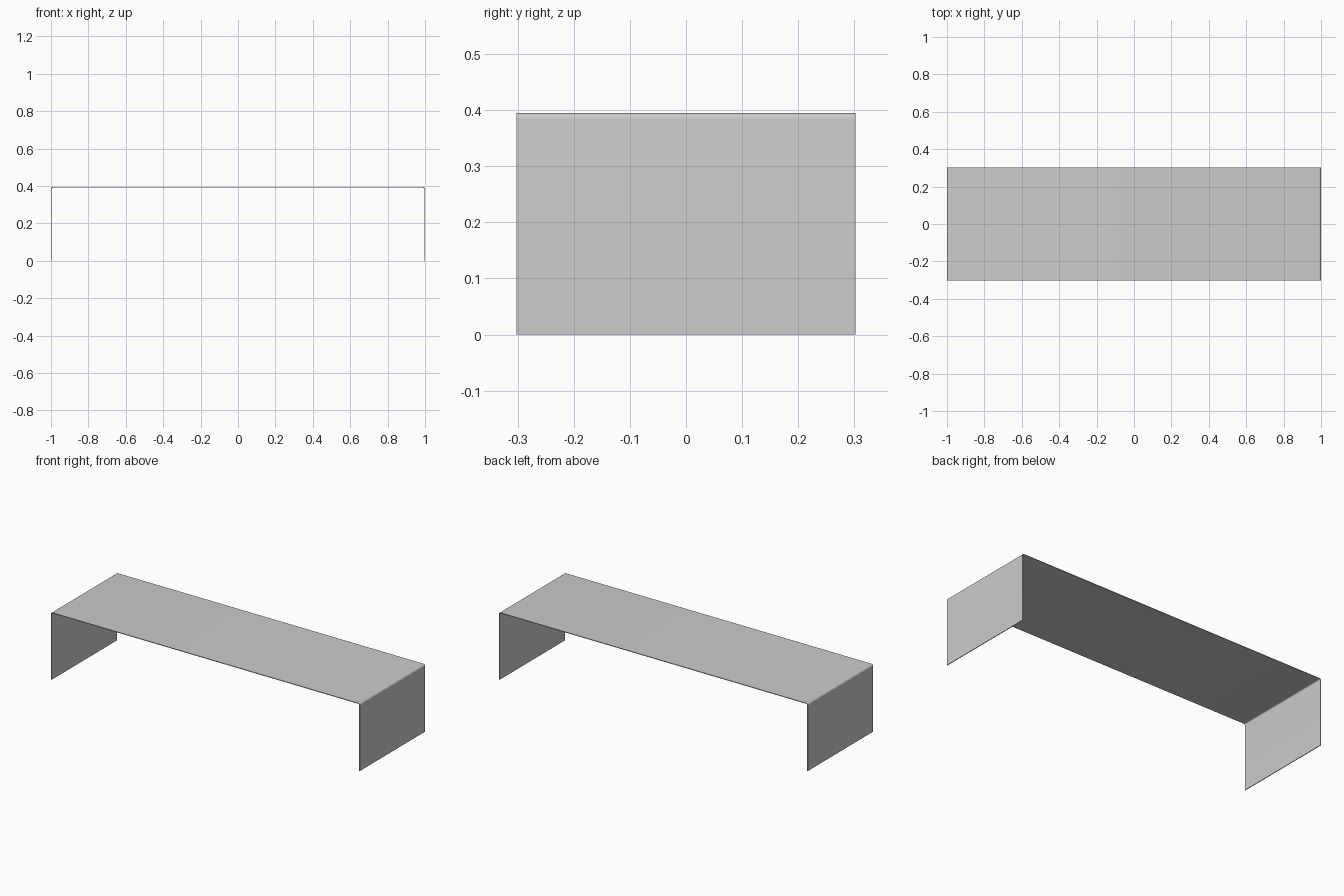
import bpy, bmesh
from math import sin, cos, pi

if "Cube" in bpy.data.objects:
    bpy.data.objects.remove(bpy.data.objects["Cube"])

HALF_X, HALF_Y, HEIGHT = 1.0, 0.302, 0.395
RADIUS, THICK, STEPS = 0.011, 0.004, 6


def bent_outline(inset):
    """Half of the U outline, from right foot round the bend, then mirrored."""
    r = RADIUS - inset
    cx, cz = HALF_X - RADIUS, HEIGHT - RADIUS
    right = [(HALF_X - inset, 0.0)]
    for i in range(STEPS + 1):
        a = pi / 2 * i / STEPS
        right.append((cx + r * cos(a), cz + r * sin(a)))
    return right + [(-x, z) for x, z in reversed(right)]


# Bent sheet: outer and inner outlines joined by quads, extruded along depth
bm = bmesh.new()
outer, inner = [[bm.verts.new((x, -HALF_Y, z)) for x, z in bent_outline(t)]
                for t in (0.0, THICK)]
faces = [bm.faces.new((outer[i], outer[i + 1], inner[i + 1], inner[i]))
         for i in range(len(outer) - 1)]
ext = bmesh.ops.extrude_face_region(bm, geom=faces, use_keep_orig=True)
new_verts = [g for g in ext["geom"] if isinstance(g, bmesh.types.BMVert)]
bmesh.ops.translate(bm, verts=new_verts, vec=(0, 2 * HALF_Y, 0))
bmesh.ops.recalc_face_normals(bm, faces=bm.faces[:])

mesh = bpy.data.meshes.new("bent_sheet_table")
bm.to_mesh(mesh)
bm.free()
table = bpy.data.objects.new("bent_sheet_table", mesh)
bpy.context.collection.objects.link(table)

# Smooth bends, sharp rims
bpy.context.view_layer.objects.active = table
table.select_set(True)
bpy.ops.object.shade_smooth_by_angle(angle=pi / 6)
